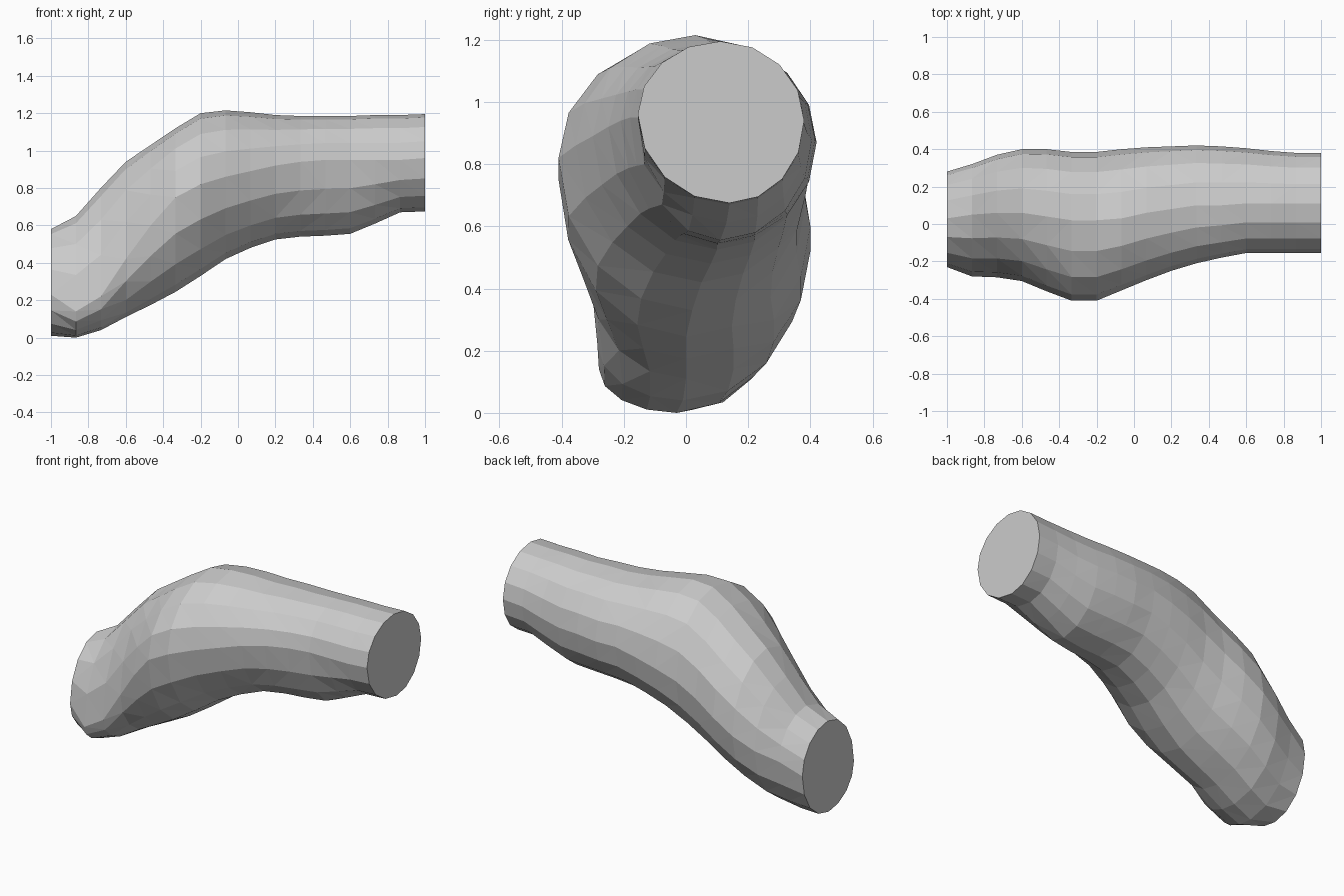
import bpy, bmesh, math

if "Cube" in bpy.data.objects:
    bpy.data.objects.remove(bpy.data.objects["Cube"])

# Outline profiles, sampled at 16 evenly spaced stations along x
front = [-.23, -.28, -.285, -.305, -.36, -.41, -.41, -.355, -.30, -.25, -.21, -.18, -.155, -.155, -.155, -.155]
back = [.28, .32, .37, .40, .40, .385, .385, .40, .41, .415, .42, .415, .405, .39, .38, .38]
low = [.01, 0, .04, .11, .175, .245, .33, .42, .48, .525, .54, .545, .555, .61, .67, .675]
high = [.58, .65, .80, .94, 1.03, 1.12, 1.20, 1.215, 1.205, 1.19, 1.185, 1.185, 1.185, 1.19, 1.19, 1.195]
# Height of the widest point on the front and back sides
front_z = [.23, .14, .22, .42, .60, .75, .82, .86, .89, .92, .94, .95, .95, .95, .95, .96]
back_z = [.33, .40, .45, .52, .60, .68, .75, .80, .84, .87, .87, .88, .88, .90, .93, .94]
# Sideways position of the crest and the underside
top_y = [.03, .05, .06, .06, .04, .02, .02, .03, .06, .08, .10, .10, .11, .11, .11, .11]
low_y = [.02, -.03, -.01, 0, 0, 0, .02, .05, .08, .10, .10, .10, .11, .13, .14, .14]

SIDES = 16


def section(bm, i):
    """Ring of four quarter ellipses through the four extreme points."""
    ring = []
    for k in range(SIDES):
        a = 2 * math.pi * k / SIDES
        c, s = math.cos(a), math.sin(a)
        mid_y = top_y[i] if s > 0 else low_y[i]
        side_y, mid_z = (back[i], back_z[i]) if c > 0 else (front[i], front_z[i])
        end_z = high[i] if s > 0 else low[i]
        if abs(s) < 1e-6:
            y, z = side_y, mid_z
        elif abs(c) < 1e-6:
            y, z = mid_y, end_z
        else:
            y = mid_y + (side_y - mid_y) * abs(c)
            z = mid_z + (end_z - mid_z) * abs(s)
        ring.append(bm.verts.new((-1 + 2 * i / 15, y, z)))
    return ring


# Bent tube: loft the sections, then cap both flat ends
bm = bmesh.new()
rings = [section(bm, i) for i in range(16)]
for a, b in zip(rings, rings[1:]):
    for k in range(SIDES):
        n = (k + 1) % SIDES
        bm.faces.new((a[k], a[n], b[n], b[k]))
bm.faces.new(rings[0])
bm.faces.new(rings[-1])
bmesh.ops.triangulate(bm, faces=[f for f in bm.faces if len(f.verts) == 4])
bmesh.ops.recalc_face_normals(bm, faces=bm.faces)

mesh = bpy.data.meshes.new("bent_tube")
bm.to_mesh(mesh)
bm.free()
bpy.context.collection.objects.link(bpy.data.objects.new("bent_tube", mesh))
